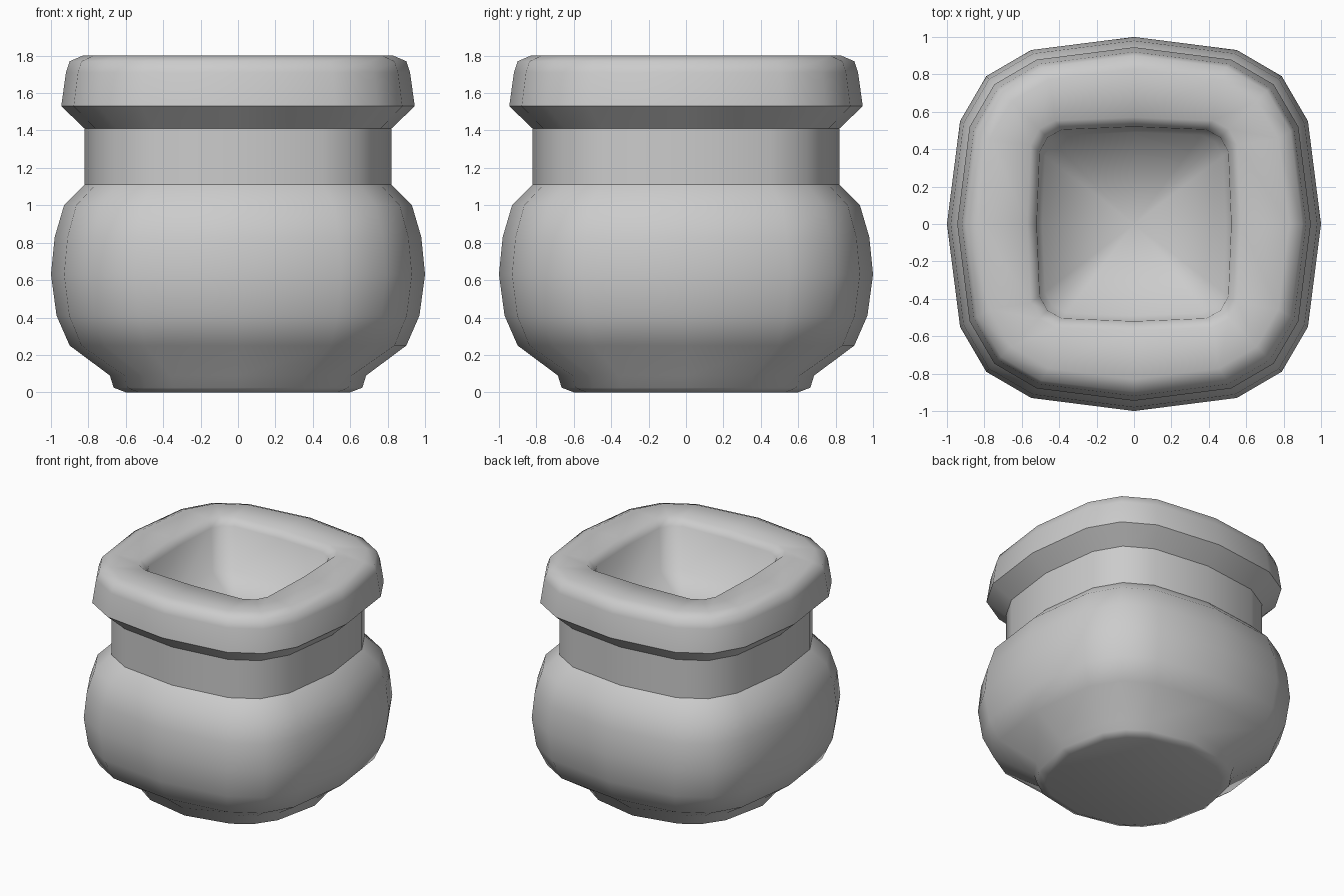
import bpy
import bmesh
from mathutils import Vector

if "Cube" in bpy.data.objects:
    bpy.data.objects.remove(bpy.data.objects["Cube"], do_unlink=True)


def make_material(name, colour):
    mat = bpy.data.materials.new(name)
    mat.use_nodes = True
    mat.diffuse_color = colour
    mat.node_tree.nodes["Principled BSDF"].inputs["Base Color"].default_value = colour
    return mat


def full_outline(quarter):
    """Turn a quarter outline through four right angles."""
    points = [Vector(p) for p in quarter]
    outline = []
    for _ in range(4):
        outline += points
        points = [Vector((-p.y, p.x)) for p in points]
    return outline


# Cross-sections of unit half-width
SOFT_SQUARE = full_outline([(1, 0), (0.93, 0.55), (0.79, 0.79), (0.55, 0.93)])
ROUND = [p.normalized() for p in SOFT_SQUARE]
FOOT = [p.lerp(q, 0.4) for p, q in zip(ROUND, SOFT_SQUARE)]
OPENING = full_outline([(1, 0), (0.97, 0.74), (0.89, 0.89), (0.74, 0.97)])

# Rings from the foot, up the outside, over the rim and into the opening:
# cross-section, half-width, height, hard crease
RINGS = [
    (FOOT, 0.60, 0.0, False),
    (FOOT, 0.665, 0.025, False),
    (FOOT, 0.685, 0.09, False),
    (SOFT_SQUARE, 0.90, 0.25, False),
    (SOFT_SQUARE, 0.97, 0.41, False),
    (SOFT_SQUARE, 1.0, 0.63, False),
    (SOFT_SQUARE, 0.98, 0.83, False),
    (SOFT_SQUARE, 0.93, 1.0, False),
    (SOFT_SQUARE, 0.82, 1.11, True),
    (SOFT_SQUARE, 0.82, 1.41, True),
    (SOFT_SQUARE, 0.945, 1.53, True),
    (SOFT_SQUARE, 0.92, 1.71, False),
    (SOFT_SQUARE, 0.90, 1.77, False),
    (SOFT_SQUARE, 0.83, 1.80, False),
    (OPENING, 0.57, 1.80, False),
    (OPENING, 0.52, 1.75, False),
    (OPENING, 0.49, 1.42, False),
]

bm = bmesh.new()
loops = []
for outline, width, height, crease in RINGS:
    loop = [bm.verts.new((p.x * width, p.y * width, height)) for p in outline]
    loops.append(loop)

# Skin between neighbouring rings
count = len(SOFT_SQUARE)
for low, high in zip(loops, loops[1:]):
    for i in range(count):
        j = (i + 1) % count
        bm.faces.new((low[i], low[j], high[j], high[i]))

# Flat underside and the sunken floor, fanned to its centre
bm.faces.new(list(reversed(loops[0])))
centre = bm.verts.new((0, 0, 1.37))
for i in range(count):
    bm.faces.new((loops[-1][i], loops[-1][(i + 1) % count], centre))

for face in bm.faces:
    face.smooth = True

# Hard creases around the neck and under the rim
for (_, _, _, crease), loop in zip(RINGS, loops):
    if crease:
        for i in range(count):
            bm.edges.get((loop[i], loop[(i + 1) % count])).smooth = False

bmesh.ops.recalc_face_normals(bm, faces=bm.faces[:])
mesh = bpy.data.meshes.new("pot")
bm.to_mesh(mesh)
bm.free()
mesh.materials.append(make_material("plain grey", (0.6, 0.6, 0.6, 1)))
pot = bpy.data.objects.new("pot", mesh)
bpy.context.collection.objects.link(pot)
